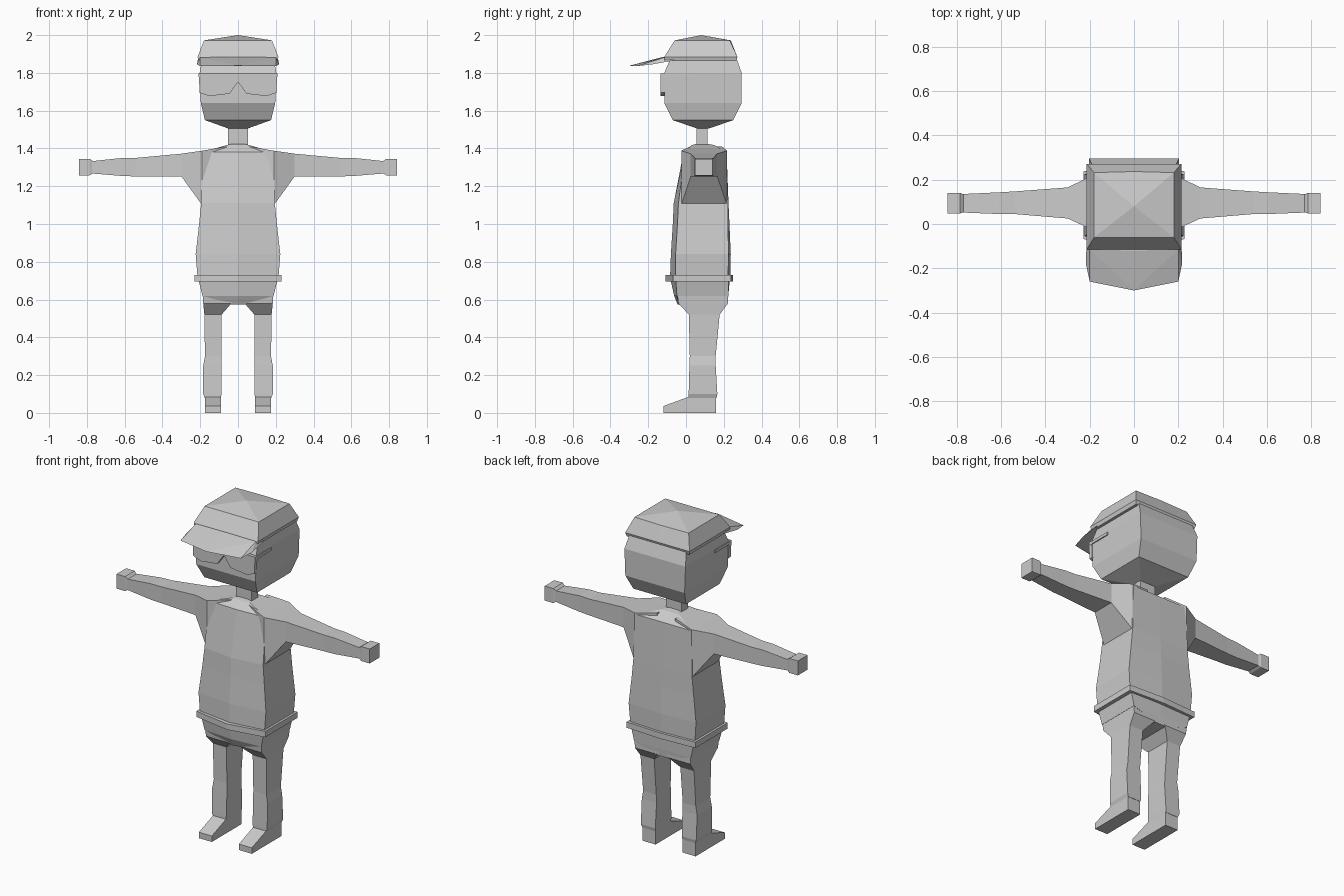
import bpy, bmesh
from mathutils import Vector

cube = bpy.data.objects.get("Cube")
if cube:
    bpy.data.objects.remove(cube, do_unlink=True)

grey = bpy.data.materials.new("plain grey")
grey.use_nodes = True
grey.diffuse_color = (0.6, 0.6, 0.6, 1)
grey.node_tree.nodes["Principled BSDF"].inputs["Base Color"].default_value = (0.6, 0.6, 0.6, 1)


def finish(name, bm):
    bmesh.ops.recalc_face_normals(bm, faces=bm.faces)
    mesh = bpy.data.meshes.new(name)
    bm.to_mesh(mesh)
    bm.free()
    mesh.materials.append(grey)
    obj = bpy.data.objects.new(name, mesh)
    bpy.context.collection.objects.link(obj)
    return obj


def loft(name, rings, apex=None):
    """Skin a stack of equal rings; close the end flat or to an apex."""
    bm = bmesh.new()
    loops = [[bm.verts.new(p) for p in ring] for ring in rings]
    n = len(loops[0])
    for low, high in zip(loops, loops[1:]):
        for i in range(n):
            j = (i + 1) % n
            bm.faces.new((low[i], low[j], high[j], high[i]))
    bm.faces.new(loops[0][::-1])
    if apex:
        tip = bm.verts.new(apex)
        for i in range(n):
            bm.faces.new((loops[-1][i], loops[-1][(i + 1) % n], tip))
    else:
        bm.faces.new(loops[-1])
    return finish(name, bm)


def ring(z, hw, front, back, bulge=0.0, back_bulge=0.0):
    """Box outline at height z with a centre line that can bulge."""
    mid = (front + back) / 2
    return [(-hw, front, z), (0, front - bulge, z), (hw, front, z), (hw, mid, z),
            (hw, back, z), (0, back + back_bulge, z), (-hw, back, z), (-hw, mid, z)]


def rect_z(s, z, x0, x1, y0, y1):
    return [(s * x0, y0, z), (s * x1, y0, z), (s * x1, y1, z), (s * x0, y1, z)]


def rect_x(s, x, y0, y1, z0, z1):
    return [(s * x, y0, z0), (s * x, y1, z0), (s * x, y1, z1), (s * x, y0, z1)]


def hull(name, points):
    bm = bmesh.new()
    for p in points:
        bm.verts.new(p)
    bmesh.ops.convex_hull(bm, input=bm.verts)
    return finish(name, bm)


def plate(name, outline, y0, y1):
    """Extrude an x-z outline along y."""
    return loft(name, [[(x, y, z) for x, z in outline] for y in (y0, y1)])


# Head and neck
loft("head", [ring(1.505, 0.05, 0.06, 0.12), ring(1.55, 0.175, -0.07, 0.25),
              ring(1.64, 0.197, -0.115, 0.295), ring(1.80, 0.203, -0.115, 0.295),
              ring(1.87, 0.19, -0.085, 0.27), ring(1.94, 0.17, -0.05, 0.22)])
loft("neck", [ring(1.36, 0.052, 0.055, 0.115), ring(1.53, 0.052, 0.055, 0.115)])

# Cap crown and brim
loft("cap_crown", [ring(1.862, 0.208, -0.115, 0.265), ring(1.885, 0.214, -0.115, 0.272),
                   ring(1.972, 0.18, -0.06, 0.232, 0, 0.005)], apex=(0, 0.08, 2.0))
brim = [(0, -0.30, 1.838), (0, -0.12, 1.885)]
for s in (-1, 1):
    brim += [(s * 0.2, -0.26, 1.836), (s * 0.217, -0.18, 1.845),
             (s * 0.214, -0.06, 1.866), (s * 0.2, -0.115, 1.882)]
hull("cap_brim", brim)

# Glasses
half = [(0, 1.752), (0.045, 1.69), (0.15, 1.677), (0.203, 1.695), (0.208, 1.797)]
plate("glasses_lens", half + [(-x, z) for x, z in half[:0:-1]], -0.135, -0.112)
for s, side in ((1, "left"), (-1, "right")):
    loft(side + "_glasses_arm", [rect_x(s, x, -0.135, 0.02, 1.778, 1.795)
                                 for x in (0.19, 0.208)])

# Torso with a bulged centre line, and shoulders sloping to the neck
loft("torso", [ring(0.70, 0.213, -0.055, 0.222, 0.03, 0.012),
               ring(0.84, 0.224, -0.055, 0.225, 0.025, 0.012),
               ring(1.0, 0.206, -0.045, 0.222, 0.025, 0.008),
               ring(1.11, 0.195, -0.04, 0.222, 0.025, 0.003),
               ring(1.38, 0.19, -0.005, 0.215, 0.008),
               ring(1.418, 0.06, 0.03, 0.15)], apex=(0, 0.08, 1.43))

# Belt and hips
loft("belt", [ring(z, 0.229, -0.068, 0.238, 0.04, 0.012) for z in (0.695, 0.73)])
loft("hips", [ring(0.575, 0.04, -0.035, 0.22, 0.01), ring(0.62, 0.188, -0.048, 0.224, 0.015),
              ring(0.72, 0.213, -0.055, 0.225, 0.03, 0.008)])

for s, side in ((1, "left"), (-1, "right")):
    # Sleeve flaring into the shoulder, then the hand
    loft(side + "_arm", [rect_x(s, 0.06, 0.02, 0.19, 1.12, 1.41),
                         rect_x(s, 0.19, -0.025, 0.218, 1.10, 1.388),
                         rect_x(s, 0.30, 0.025, 0.165, 1.252, 1.372),
                         rect_x(s, 0.54, 0.045, 0.147, 1.252, 1.35),
                         rect_x(s, 0.61, 0.045, 0.143, 1.254, 1.35),
                         rect_x(s, 0.78, 0.052, 0.135, 1.268, 1.332)])
    loft(side + "_hand", [rect_x(s, 0.765, 0.055, 0.132, 1.27, 1.33),
                          rect_x(s, 0.785, 0.048, 0.14, 1.258, 1.345),
                          rect_x(s, 0.842, 0.048, 0.14, 1.258, 1.345)])
    # Trouser leg, from hip down to the cuff
    loft(side + "_leg", [rect_z(s, 0.62, 0.01, 0.187, -0.045, 0.222),
                         rect_z(s, 0.58, 0.035, 0.184, -0.04, 0.222),
                         rect_z(s, 0.52, 0.087, 0.178, 0.015, 0.178),
                         rect_z(s, 0.30, 0.088, 0.175, 0.02, 0.157),
                         rect_z(s, 0.25, 0.086, 0.184, 0.018, 0.157),
                         rect_z(s, 0.10, 0.088, 0.184, 0.014, 0.166),
                         rect_z(s, 0.08, 0.09, 0.176, 0.014, 0.162)])
    # Wedge shoe
    hull(side + "_shoe", [(s * x, y, z) for x in (0.09, 0.176) for y, z in
                          ((-0.12, 0), (-0.12, 0.036), (0.012, 0.075),
                           (0.014, 0.085), (0.16, 0.085), (0.16, 0))])
